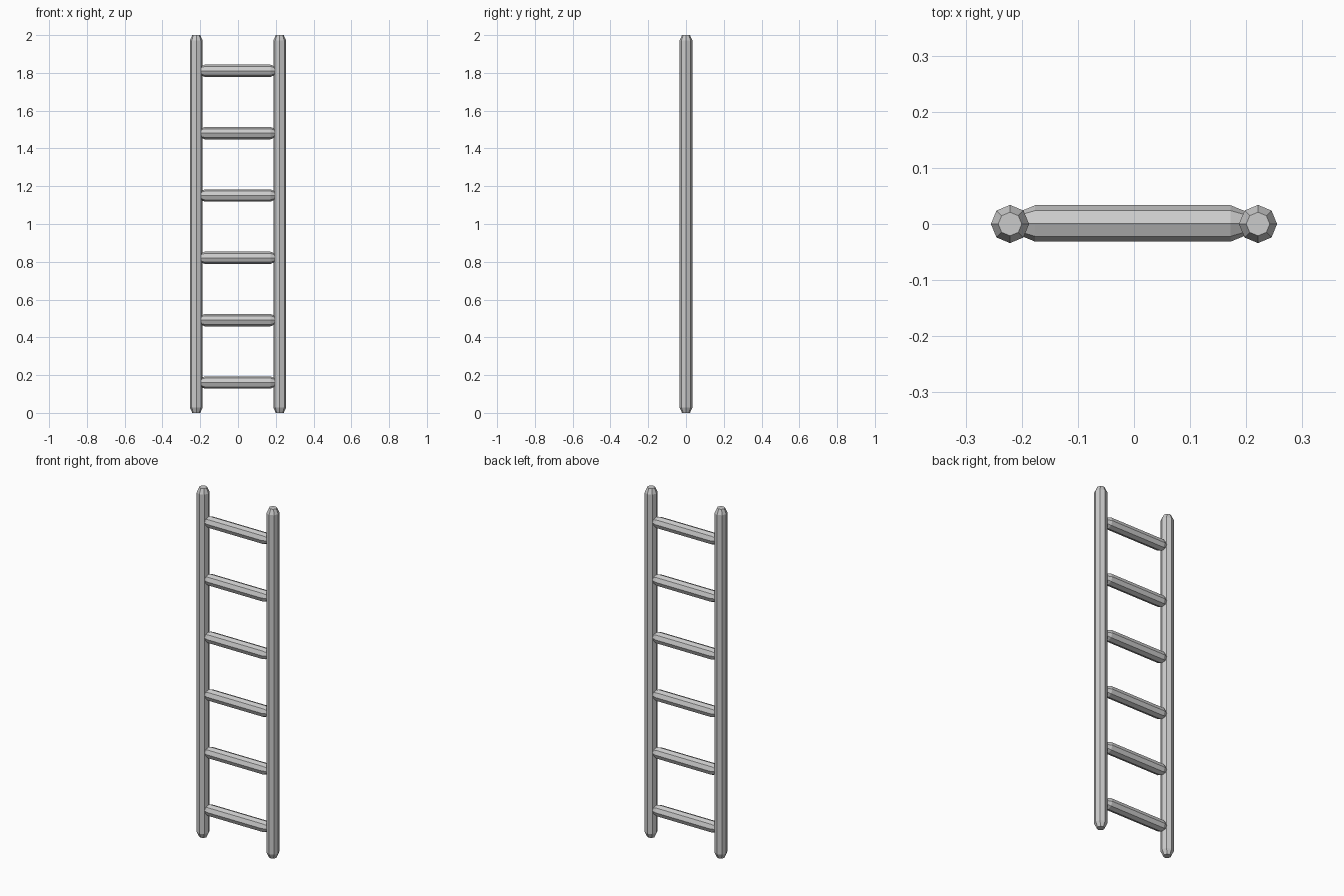
import bpy, bmesh
from math import cos, sin, pi

if "Cube" in bpy.data.objects:
    bpy.data.objects.remove(bpy.data.objects["Cube"])

SIDES = 8
CAP = 0.028      # length of the tapered tip
CAP_R = 0.021    # radius of the flat end


def bar(name, length, radius, location, rotation=(0, 0, 0)):
    """Octagonal bar along local z with tapered tips, centred on its origin."""
    h = length / 2
    profile = [(CAP_R, -h), (radius, -h + CAP), (radius, h - CAP), (CAP_R, h)]
    bm = bmesh.new()
    rings = [[bm.verts.new((r * cos(2 * pi * i / SIDES), r * sin(2 * pi * i / SIDES), z))
              for i in range(SIDES)] for r, z in profile]
    for a, b in zip(rings, rings[1:]):
        for i in range(SIDES):
            j = (i + 1) % SIDES
            bm.faces.new((a[i], a[j], b[j], b[i]))
    bm.faces.new(rings[0][::-1])
    bm.faces.new(rings[-1])
    mesh = bpy.data.meshes.new(name)
    bm.to_mesh(mesh)
    bm.free()
    obj = bpy.data.objects.new(name, mesh)
    obj.location = location
    obj.rotation_euler = rotation
    bpy.context.collection.objects.link(obj)
    return obj


# Side rails
for side, x in (("left", -0.221), ("right", 0.221)):
    bar(f"{side}_rail", 2.0, 0.034, (x, 0, 1.0))

# Rungs
for n in range(6):
    bar(f"rung_{n + 1}", 0.404, 0.0325, (-0.002, 0.001, 0.161 + 0.33 * n), (0, pi / 2, 0))
